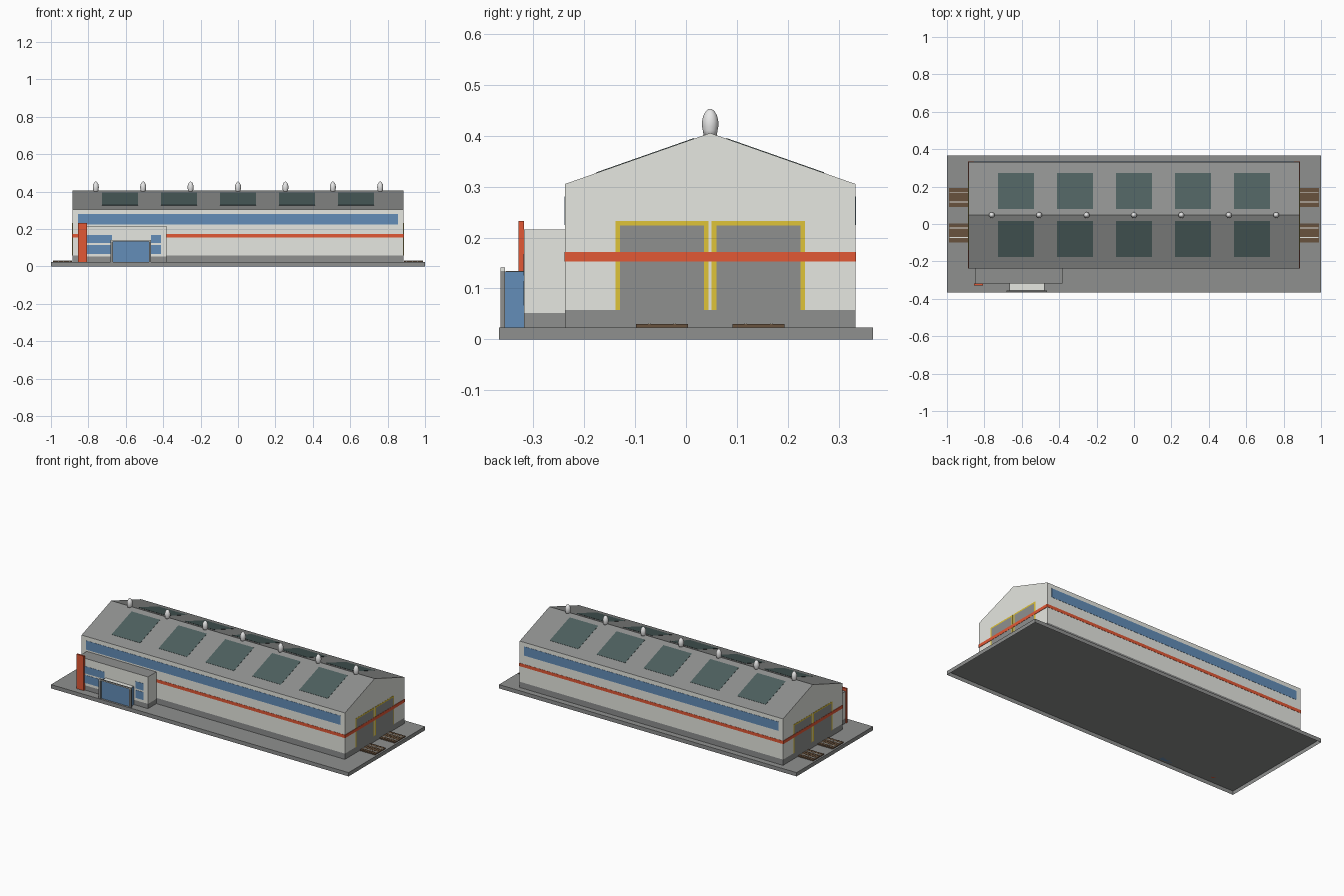
import bpy, bmesh
from mathutils import Vector

if "Cube" in bpy.data.objects:
    bpy.data.objects.remove(bpy.data.objects["Cube"], do_unlink=True)


def material(name, r, g, b):
    m = bpy.data.materials.new(name)
    m.use_nodes = True
    m.diffuse_color = (r, g, b, 1)
    m.node_tree.nodes["Principled BSDF"].inputs["Base Color"].default_value = (r, g, b, 1)
    return m


WALL = material("light wall", .79, .8, .75)
GREY = material("concrete grey", .272, .278, .274)
RED = material("signal red", .76, .098, .036)
BLUE = material("window blue", .125, .27, .48)
YELLOW = material("door yellow", .74, .55, .04)
TEAL = material("skylight teal", .076, .118, .115)
BROWN = material("timber brown", .14, .085, .048)
METAL = material("vent metal", .8, .8, .8)


def finish(name, bm, *mats):
    me = bpy.data.meshes.new(name)
    bm.to_mesh(me)
    bm.free()
    for m in mats:
        me.materials.append(m)
    ob = bpy.data.objects.new(name, me)
    bpy.context.collection.objects.link(ob)
    return ob


def cube(xs, ys, zs):
    bm = bmesh.new()
    bmesh.ops.create_cube(bm, size=1)
    for v in bm.verts:
        v.co = [sum(s) / 2 + c * (s[1] - s[0]) for c, s in zip(v.co, (xs, ys, zs))]
    bm.normal_update()
    return bm


def box(name, mat, xs, ys, zs):
    return finish(name, cube(xs, ys, zs), mat)


def open_below(bm):
    """Remove the downward faces, leaving a shell."""
    bm.normal_update()
    down = [f for f in bm.faces if f.normal.z < -.9]
    bmesh.ops.delete(bm, geom=down, context='FACES')


def building(name, bm, plinth_top):
    """Open shell with light walls, grey roof and a grey plinth."""
    open_below(bm)
    bmesh.ops.bisect_plane(bm, geom=bm.verts[:] + bm.edges[:] + bm.faces[:],
                           plane_co=(0, 0, plinth_top), plane_no=(0, 0, 1))
    bm.normal_update()
    for f in bm.faces:
        low = f.calc_center_median().z < plinth_top
        f.material_index = 1 if low or f.normal.z > .3 else 0
    return finish(name, bm, WALL, GREY)


# Main dimensions
HX, FRONT, BACK = .885, -.2375, .3325
RIDGE_Y, EAVE, RIDGE = .0475, .305, .405
GROUND, PLINTH = .023, .058
T = .0012  # thickness of painted plates

# Base slab, a shell open underneath
bm = cube((-1, 1), (-.367, .367), (0, GROUND))
open_below(bm)
finish("base_slab", bm, GREY)

# Hall: extruded gable profile
bm = bmesh.new()
profile = [(FRONT, GROUND), (BACK, GROUND), (BACK, EAVE), (RIDGE_Y, RIDGE), (FRONT, EAVE)]
rings = [[bm.verts.new((x, y, z)) for y, z in profile] for x in (-HX, HX)]
for ring in rings:
    bm.faces.new(ring)
bmesh.ops.bridge_loops(bm, edges=bm.edges[:])
bmesh.ops.recalc_face_normals(bm, faces=bm.faces)
building("hall", bm, PLINTH)

# Red band around the hall: four thin plates, proud of the gates
BAND, P = (.153, .172), 2 * T
for name, y0, y1 in (("front", FRONT - T, FRONT), ("back", BACK, BACK + T)):
    box(name + "_band", RED, (-HX - P, HX + P), (y0, y1), BAND)
for name, x0, x1 in (("left", HX, HX + P), ("right", -HX - P, -HX)):
    box(name + "_band", RED, (x0, x1), (FRONT, BACK), BAND)

# Ribbon windows on the long sides
for name, y in (("front", FRONT), ("back", BACK)):
    box(name + "_ribbon_window", BLUE, (-.855, .855), (y - T, y + T), (.225, .28))

# Skylights: thin plates lying on both slopes
for side, eave_y in (("front", FRONT), ("back", BACK)):
    top = Vector((0, RIDGE_Y, RIDGE))
    across = Vector((0, eave_y, EAVE)) - top
    normal = Vector((1, 0, 0)).cross(across).normalized()
    for i in range(5):
        bm = bmesh.new()
        bmesh.ops.create_cube(bm, size=1)
        for v in bm.verts:
            a, b, c = v.co
            v.co = (top + across * (.448 + b * .672) + normal * c * 2 * T
                    + Vector(((i - 2) * .315 + a * .192, 0, 0)))
        bmesh.ops.recalc_face_normals(bm, faces=bm.faces)
        finish(f"{side}_skylight_{i + 1}", bm, TEAL)

# Ridge vents: lathed egg shapes
VENT = [(.0125, .398), (.0145, .410), (.016, .418), (.016, .428),
        (.0135, .439), (.009, .447), (.003, .4525)]
SIDES = 12
for i in range(7):
    bm = bmesh.new()
    for (r0, z0), (r1, z1) in zip(VENT, VENT[1:]):
        bmesh.ops.create_cone(bm, segments=SIDES, radius1=r0, radius2=r1, depth=z1 - z0)
        for v in bm.verts[-2 * SIDES:]:
            v.co += Vector(((i - 3) * .2535, RIDGE_Y, (z0 + z1) / 2))
    bmesh.ops.remove_doubles(bm, verts=bm.verts, dist=.0001)
    bmesh.ops.holes_fill(bm, edges=bm.edges, sides=SIDES)
    bmesh.ops.recalc_face_normals(bm, faces=bm.faces)
    for f in bm.faces:
        f.smooth = True
    finish(f"ridge_vent_{i + 1}", bm, METAL)

# Gates and tracks at both ends
for end, s in (("left", 1), ("right", -1)):
    def span(a, b):
        return tuple(sorted((s * a, s * b)))

    for j, yc in enumerate((-.047, .142), 1):
        tag = f"{end}_{j}"
        # Frame posts, lintel and door leaf
        plate = span(HX, HX + T)
        for k in (-1, 1):
            c = yc + k * .087
            box(f"gate_post_{tag}", YELLOW, plate, (c - .0045, c + .0045), (PLINTH, .232))
        box(f"gate_lintel_{tag}", YELLOW, plate, (yc - .0825, yc + .0825), (.224, .232))
        box(f"gate_leaf_{tag}", GREY, plate, (yc - .0825, yc + .0825), (PLINTH, .224))
        # Timber bed, sleepers and rails
        side = (yc - .051, yc + .051)
        box(f"track_bed_{tag}", BROWN, span(.888, .99), side, (GROUND + .0005, .027))
        for n in range(7):
            x = .888 + n * .0148
            box(f"sleeper_{tag}", BROWN, span(x, x + .0132), side, (.026, .03))
        for k in (-1, 1):
            c = yc + k * .025
            box(f"rail_{tag}", WALL, span(.888, .99), (c - .0025, c + .0025), (.029, .032))

# Flat-roofed annex
AX, AY = (-.85, -.382), (-.318, FRONT)
building("annex", cube(AX, AY, (GROUND, .2155)), .052)

# Annex windows
for name, xs in (("wide", (-.807, -.675)), ("narrow", (-.465, -.412))):
    for z in ((.067, .115), (.125, .168)):
        box(f"annex_{name}_window", BLUE, xs, (AY[0] - T, AY[0]), z)

# Red pylon
box("pylon", RED, (-.855, -.807), (-.329, AY[0]), (GROUND, .232))

# Glazed porch with roof, posts and lintel
box("porch_glazing", BLUE, (-.669, -.476), (-.355, AY[0]), (GROUND, .132))
box("porch_roof", GREY, (-.669, -.476), (-.355, AY[0]), (.132, .133))
box("porch_roof_panel", WALL, (-.664, -.481), (-.353, AY[0]), (.133, .134))
for x in (-.675, -.47):
    box("porch_post", GREY, (x - .006, x + .006), (-.364, -.355), (GROUND, .134))
box("porch_lintel", WALL, (-.681, -.464), (-.364, -.355), (.134, .14))
box("porch_lintel_cap", GREY, (-.681, -.464), (-.364, -.355), (.14, .1412))
